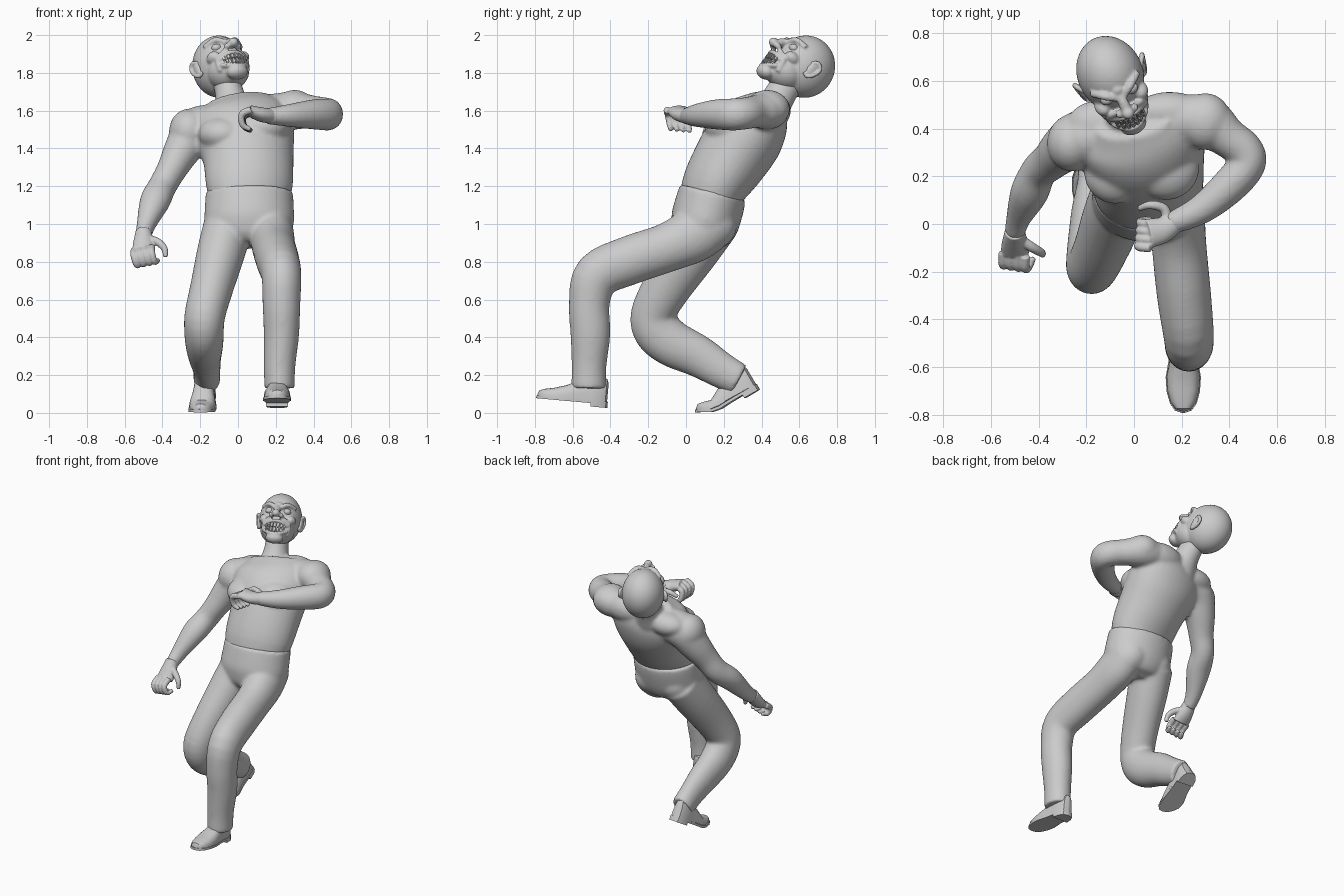
import bpy, bmesh, math
from mathutils import Vector, Matrix

if "Cube" in bpy.data.objects:
    bpy.data.objects.remove(bpy.data.objects["Cube"])

grey = bpy.data.materials.new("clay grey")
grey.use_nodes = True
COL = (0.6, 0.6, 0.6, 1)
grey.diffuse_color = COL
grey.node_tree.nodes["Principled BSDF"].inputs["Base Color"].default_value = COL


def spline(pts, steps):
    """Catmull-Rom through rows of numbers."""
    rows = [Vector(p) for p in pts]
    ext = [rows[0] * 2 - rows[1]] + rows + [rows[-1] * 2 - rows[-2]]
    out = []
    for i in range(1, len(ext) - 2):
        a, b, c, d = ext[i - 1:i + 3]
        for k in range(steps):
            t = k / steps
            out.append(0.5 * (b * 2 + (c - a) * t + (a * 2 - b * 5 + c * 4 - d) * t ** 2
                              + (b * 3 - a - c * 3 + d) * t ** 3))
    return out + [rows[-1]]


def tube(bm, pts, ref=(1, 0, 0), n=28, steps=4):
    """Loft of elliptical rings; rows are x, y, z, radius along ref, other radius."""
    rows = spline(pts, steps)
    rings = []
    for i, r in enumerate(rows):
        t = (rows[min(i + 1, len(rows) - 1)] - rows[max(i - 1, 0)])[:3]
        t = Vector(t).normalized()
        side = Vector(ref)
        side = (side - t * side.dot(t)).normalized()
        other = t.cross(side)
        c = Vector(r[:3])
        rings.append([bm.verts.new(c + side * r[3] * math.cos(q) + other * r[4] * math.sin(q))
                      for q in (2 * math.pi * k / n for k in range(n))])
    for a, b in zip(rings, rings[1:]):
        for k in range(n):
            bm.faces.new((a[k], a[(k + 1) % n], b[(k + 1) % n], b[k]))
    bm.faces.new(rings[0][::-1])
    bm.faces.new(rings[-1])


def ball(bm, c, r, frame=Matrix()):
    m = Matrix.Translation(c) @ Matrix.Diagonal((*r, 1))
    bmesh.ops.create_uvsphere(bm, u_segments=40, v_segments=24, radius=1, matrix=frame @ m)


def finish(bm, name, voxel=0, smooth=0, angle=50):
    bmesh.ops.recalc_face_normals(bm, faces=bm.faces)
    me = bpy.data.meshes.new(name)
    bm.to_mesh(me)
    bm.free()
    me.materials.append(grey)
    ob = bpy.data.objects.new(name, me)
    bpy.context.collection.objects.link(ob)
    bpy.ops.object.select_all(action='DESELECT')
    bpy.context.view_layer.objects.active = ob
    ob.select_set(True)
    if voxel:
        rm = ob.modifiers.new("blend", 'REMESH')
        rm.mode, rm.voxel_size, rm.use_smooth_shade = 'VOXEL', voxel, True
        sm = ob.modifiers.new("soften", 'SMOOTH')
        sm.factor, sm.iterations = 0.5, smooth
    else:
        bpy.ops.object.shade_smooth_by_angle(angle=math.radians(angle))


# Torso, neck and both arms blended into one skin
bm = bmesh.new()
tube(bm, [(.06, .12, 1.08, .2, .15), (.06, .15, 1.2, .23, .172), (.055, .235, 1.34, .24, .195),
          (.035, .32, 1.47, .265, .2), (.02, .39, 1.57, .255, .165), (0, .44, 1.65, .17, .09)],
     ref=(.97, .2, .1), n=40)
tube(bm, [(-.02, .43, 1.57, .12, .11), (-.04, .49, 1.67, .08, .085), (-.07, .56, 1.79, .072, .085)])
for c, r in (((.135, .24, 1.515), (.14, .14, .095)), ((-.08, .22, 1.475), (.13, .135, .095)),
             ((.15, .47, 1.6), (.15, .085, .09)), ((-.14, .42, 1.55), (.14, .1, .08)),
             ((.3, .43, 1.61), (.11, .12, .1)), ((-.26, .34, 1.49), (.105, .12, .12))):
    ball(bm, c, r)
tube(bm, [(.18, .44, 1.6, .09, .1), (.3, .43, 1.6, .1, .11), (.39, .365, 1.595, .086, .085),
          (.46, .31, 1.585, .085, .082), (.475, .25, 1.58, .085, .078), (.4, .16, 1.58, .08, .076),
          (.28, .06, 1.575, .062, .062), (.15, 0, 1.57, .042, .046)], ref=(0, 0, 1))
tube(bm, [(-.12, .38, 1.53, .1, .11), (-.22, .36, 1.5, .115, .12), (-.29, .32, 1.4, .1, .105),
          (-.35, .265, 1.29, .08, .085), (-.4, .22, 1.2, .075, .08), (-.44, .13, 1.12, .08, .075),
          (-.485, .025, 1, .052, .055), (-.5, -.04, .94, .042, .045)])
finish(bm, "upper_body", .011, 8)

# Trousers: pelvis plus two bent legs
bm = bmesh.new()
tube(bm, [(.06, .142, 1.17, .231, .178), (.06, .125, 1.1, .235, .183), (.06, .095, 1, .235, .18),
          (.06, .07, .93, .2, .15), (.06, .06, .89, .12, .1)], n=40)
tube(bm, [(.17, .14, 1.01, .115, .14), (.18, .04, .94, .117, .145), (.19, -.1, .875, .115, .13),
          (.21, -.3, .807, .114, .13), (.23, -.47, .728, .106, .124), (.23, -.512, .58, .1, .108),
          (.23, -.506, .42, .094, .106), (.22, -.513, .25, .084, .092), (.22, -.515, .13, .08, .092)])
tube(bm, [(-.05, .125, 1, .13, .15), (-.09, .025, .85, .127, .142), (-.14, -.105, .66, .114, .128),
          (-.175, -.175, .52, .108, .118), (-.18, -.15, .435, .105, .128), (-.178, -.07, .365, .1, .123),
          (-.175, .06, .303, .087, .112), (-.165, .18, .23, .072, .097), (-.165, .28, .175, .072, .087)])
for x in (.16, -.035):
    ball(bm, (x, .115, .99), (.125, .155, .13))
finish(bm, "trousers", .011, 10)


# Hands: palm, four curled fingers and a thumb
def hand(name, palm, ref, start, step, curl, thumb):
    bm = bmesh.new()
    tube(bm, palm, ref)
    for i in range(4):
        base = Vector(start) + Vector(step) * i
        tube(bm, [(*(base + Vector(c)), r, r) for c, r in zip(curl, (.02, .019, .017, .012))], ref, 12)
    tube(bm, [(*p, r, r) for p, r in zip(thumb, (.022, .021, .018, .012))], (.3, .2, 1), 12)
    finish(bm, name, .005, 3)


hand("left_hand", [(.18, .01, 1.57, .04, .042), (.12, -.025, 1.58, .038, .055), (.06, -.04, 1.6, .03, .062)],
     (0, 0, 1), (.05, -.1, 1.605), (.003, .033, -.003),
     [(.02, 0, 0), (-.03, .005, -.025), (-.025, .015, -.08), (.015, .02, -.105)],
     [(.14, .02, 1.57), (.125, .065, 1.575), (.07, .08, 1.585), (.02, .065, 1.56)])
hand("right_hand", [(-.5, -.03, .96, .042, .044), (-.5, -.08, .9, .055, .04), (-.5, -.12, .86, .06, .032)],
     (1, 0, 0), (-.55, -.12, .85), (.031, -.005, .006),
     [(0, 0, .01), (0, -.05, -.02), (.015, -.045, -.068), (.035, -.005, -.06)],
     [(-.47, -.07, .92), (-.425, -.1, .905), (-.39, -.12, .87), (-.383, -.13, .825)])


# Shoes: rounded upper, welted sole and heel block, bent at the ball of the foot
def shoe(name, place, bend):
    bm = bmesh.new()

    def slab(outline, z0, z1):
        rings = [[bm.verts.new((x, y, z)) for x, y in outline] for z in (z0, z1)]
        n = len(outline)
        for k in range(n):
            bm.faces.new((rings[0][k], rings[0][(k + 1) % n], rings[1][(k + 1) % n], rings[1][k]))
        bm.faces.new(rings[0][::-1])
        bm.faces.new(rings[1])

    prof = [(.0, .005), (.01, .035), (.04, .056), (.09, .07), (.15, .074), (.22, .062),
            (.29, .058), (.34, .052), (.37, .035), (.38, .005)]
    edge = [(w, a) for a, w in prof] + [(-w, a) for a, w in reversed(prof)]
    slab(edge, .018, .033)
    slab([(x, max(y, .27)) for x, y in edge if y > .25], 0, .018)
    high = [.01, .03, .04, .05, .068, .1, .125, .13, .12, .1]
    rings = []
    for (a, w), h in zip(prof, high):
        rings.append([bm.verts.new((w * .95 * math.copysign(abs(math.cos(q)) ** .7, math.cos(q)),
                                    .005 + a * .975, .032 + h * math.sin(q) ** .8))
                      for q in (math.pi * k / 16 * .9999 for k in range(17))])
    for a, b in zip(rings, rings[1:]):
        for k in range(16):
            bm.faces.new((a[k], a[k + 1], b[k + 1], b[k]))
    bm.faces.new(rings[0])
    bm.faces.new(rings[-1])
    for v in bm.verts:
        t = min(max((v.co.y - .08) / .08, 0), 1) * bend
        dy, z = v.co.y - .11, v.co.z
        v.co.y = .11 + dy * math.cos(t) - z * math.sin(t)
        v.co.z = dy * math.sin(t) + z * math.cos(t)
    bmesh.ops.transform(bm, matrix=place, verts=bm.verts)
    finish(bm, name, angle=40)


shoe("left_shoe", Matrix.Translation((.207, -.795, .06)) @ Matrix.Rotation(-.09, 4, 'X'), 0)
shoe("right_shoe", Matrix.Translation((-.2, .05, -.015)) @ Matrix.Rotation(-.1, 4, 'Z')
     @ Matrix.Rotation(.03, 4, 'X'), .5)

# Head frame: local x = head's left, y = face forward, z = crown
s, f = Vector((.91, .415, 0)).normalized(), Vector((.33, -.71, .62)).normalized()
f = (f - s * f.dot(s)).normalized()
u = f.cross(s)
H = Matrix((s, f, u)).transposed().to_4x4()
H.translation = (-.1, .63, 1.833)


def head_tube(bm, pts):
    tube(bm, [(*(H @ Vector(p[:3])), *p[3:]) for p in pts], u + s * .3, 14)


# Head: skull, jaw, nose, cheeks, brows, smile folds and lips
bm = bmesh.new()
ball(bm, (0, 0, 0), (.138, .162, .167), H)
ball(bm, (0, .075, -.095), (.112, .11, .095), H)
ball(bm, (0, .11, -.1), (.085, .085, .09), H)
ball(bm, (0, .165, -.168), (.058, .045, .036), H)
ball(bm, (0, .145, .05), (.03, .02, .03), H)
head_tube(bm, [(0, .15, .04, .022, .02), (0, .185, .015, .024, .022), (0, .21, -.015, .026, .026)])
ball(bm, (0, .222, -.012), (.027, .027, .025), H)
for m in (-1, 1):
    ball(bm, (m * .032, .2, -.022), (.018, .02, .016), H)
    ball(bm, (m * .085, .115, -.035), (.035, .045, .032), H)
    head_tube(bm, [(m * .018, .165, .038, .014, .014), (m * .06, .147, .062, .016, .016),
                   (m * .105, .095, .052, .015, .015)])
    head_tube(bm, [(m * .035, .185, -.03, .012, .012), (m * .082, .15, -.07, .014, .014),
                   (m * .078, .135, -.14, .012, .012)])
for z, curve in ((-.058, -4), (-.146, 5)):
    head_tube(bm, [(x, .2 - 7 * x * x, z + curve * x * x, .012, .012)
                   for x in (-.078, -.038, 0, .038, .078)])
finish(bm, "head", .0065, 4)

# Eyes and ears
for m, side in ((1, "left"), (-1, "right")):
    bm = bmesh.new()
    ball(bm, (m * .056, .132, .02), (.028, .025, .022), H)
    finish(bm, side + "_eye")
    bm = bmesh.new()
    head_tube(bm, [(m * a, b + .015, c, .011, .011) for a, b, c in (
        (.125, .015, -.06), (.138, -.01, -.07), (.15, -.035, -.035), (.155, -.038, 0),
        (.15, -.01, .018), (.13, .012, 0))])
    ball(bm, (m * .136, .005, -.025), (.016, .03, .04), H)
    finish(bm, side + "_ear", .005, 3)

# Two clenched rows of teeth
bm = bmesh.new()
for z in (-.086, -.119):
    for i in range(-3, 4):
        x = i * .0185
        m = H @ Matrix.Translation((x, .196 - 7 * x * x, z)) @ Matrix.Rotation(-i * .2, 4, 'Z')
        cube = bmesh.ops.create_cube(bm, size=1, matrix=m @ Matrix.Diagonal((.0165, .026, .031, 1)))
        bmesh.ops.bevel(bm, geom=list({e for v in cube["verts"] for e in v.link_edges}),
                        offset=.004, segments=2, affect='EDGES')
finish(bm, "teeth")
